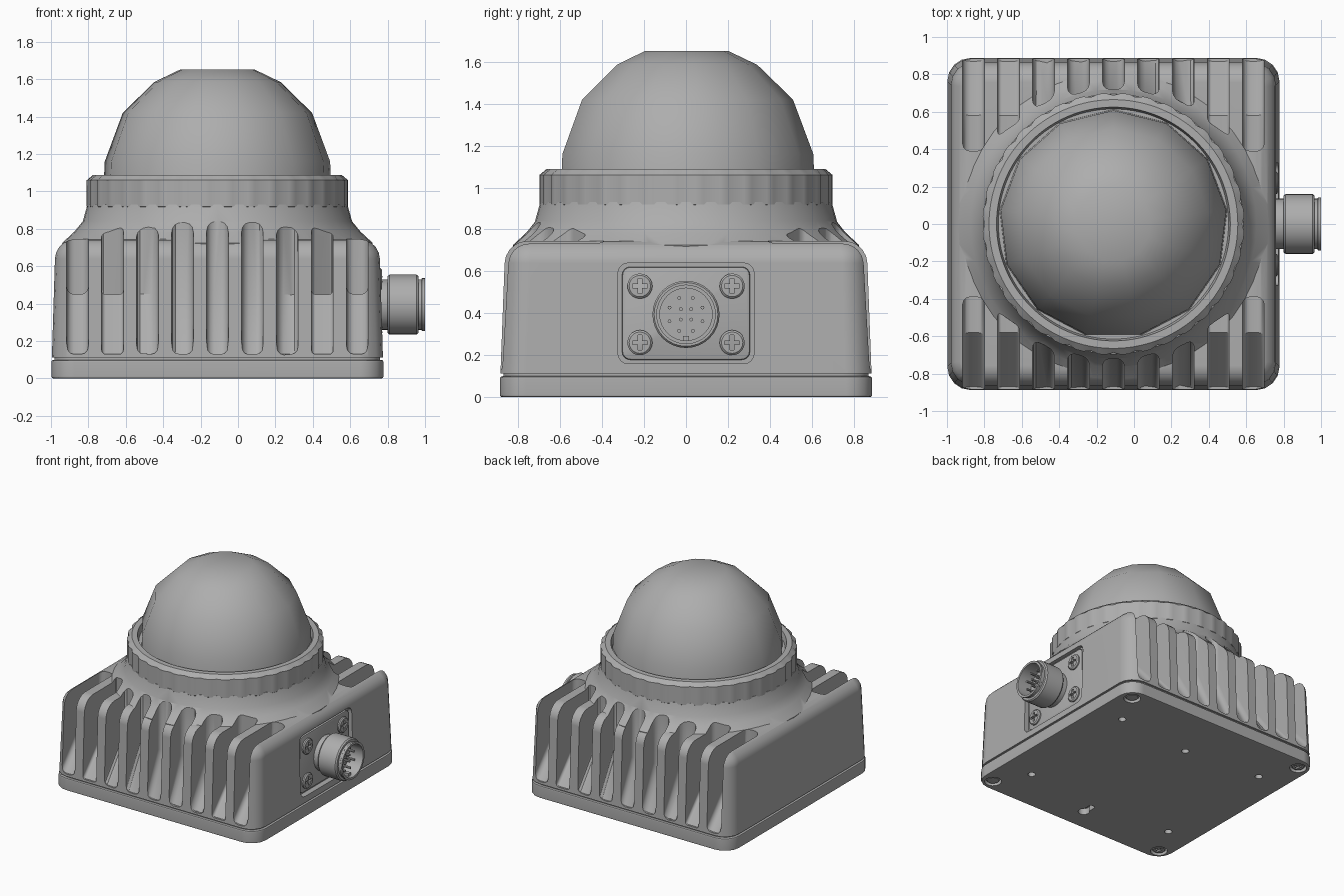
import bpy, bmesh, math
from mathutils import Matrix, Vector

cube = bpy.data.objects.get("Cube")
if cube:
    bpy.data.objects.remove(cube, do_unlink=True)

CX = -0.11                       # housing centre along x
TO_X = Matrix.Rotation(math.pi / 2, 4, 'Y')
DOWN = Matrix.Rotation(math.pi, 4, 'X')

grey = bpy.data.materials.new("cast_grey")
grey.use_nodes = True
grey.diffuse_color = (0.42, 0.42, 0.42, 1)
grey.node_tree.nodes["Principled BSDF"].inputs["Base Color"].default_value = (0.42, 0.42, 0.42, 1)
parts = []


def finish(bm, name, keep=True):
    bmesh.ops.recalc_face_normals(bm, faces=bm.faces[:])
    mesh = bpy.data.meshes.new(name)
    bm.to_mesh(mesh)
    bm.free()
    mesh.materials.append(grey)
    ob = bpy.data.objects.new(name, mesh)
    bpy.context.scene.collection.objects.link(ob)
    if keep:
        parts.append(ob)
    return ob


def combine(ob, other, op='DIFFERENCE'):
    mod = ob.modifiers.new("combine", 'BOOLEAN')
    mod.operation, mod.solver, mod.object = op, 'EXACT', other
    bpy.context.view_layer.update()
    bpy.context.view_layer.objects.active = ob
    bpy.ops.object.modifier_apply(modifier=mod.name)
    bpy.data.objects.remove(other, do_unlink=True)


def bevel(bm, edges, r, segs):
    bmesh.ops.bevel(bm, geom=edges, offset=r, segments=segs, profile=0.5,
                    affect='EDGES', clamp_overlap=True)


def box_bm(lo, hi, axis=2, r=0.0, segs=4):
    """Box whose four edges along one axis are rounded."""
    bm = bmesh.new()
    bmesh.ops.create_cube(bm, size=1)
    lo, hi = Vector(lo), Vector(hi)
    for v in bm.verts:
        v.co = Vector([(lo[i] + hi[i]) / 2 + v.co[i] * (hi[i] - lo[i]) for i in range(3)])
    if r:
        along = [e for e in bm.edges
                 if abs(e.verts[0].co[axis] - e.verts[1].co[axis]) > 1e-4]
        bevel(bm, along, r, segs)
    return bm


def cap_edges(bm, axis, side):
    bm.normal_update()
    return list({e for f in bm.faces if f.normal[axis] * side > 0.9 for e in f.edges})


def lathe_bm(profile, steps, matrix=Matrix(), closed=False):
    """Revolve (radius, height) points around z, then place by matrix."""
    bm = bmesh.new()
    vs = [bm.verts.new((r, 0, z)) for r, z in profile]
    es = [bm.edges.new(p) for p in zip(vs, vs[1:])]
    if closed:
        es.append(bm.edges.new((vs[-1], vs[0])))
    bmesh.ops.spin(bm, geom=vs + es, cent=(0, 0, 0), axis=(0, 0, 1),
                   angle=2 * math.pi, steps=steps)
    bmesh.ops.remove_doubles(bm, verts=bm.verts[:], dist=0.0005)
    bm.transform(matrix)
    return bm


def cylinder(name, r, z0, z1, matrix, steps=20, keep=True):
    return finish(lathe_bm([(0, z0), (r, z0), (r, z1), (0, z1)], steps, matrix), name, keep)


def screw(name, matrix, r):
    """Round head with a cross recess, pointing along local z."""
    head = finish(lathe_bm([(0, -0.03), (r, -0.03), (r, 0.01), (r * 0.85, 0.018), (0, 0.02)],
                           20, matrix), name)
    for a, b in ((0.6, 0.15), (0.15, 0.6)):
        bm = box_bm((-a * r, -b * r, 0), (a * r, b * r, 0.1))
        bm.transform(matrix)
        combine(head, finish(bm, "cross_cutter", False))


# Housing: tapered block with rounded shoulders
bm = box_bm((CX - 0.885, -0.885, 0.112), (CX + 0.885, 0.885, 0.745), 2, 0.125)
for v in bm.verts:
    if v.co.z > 0.5:
        v.co.x = CX + (v.co.x - CX) * 0.978
        v.co.y *= 0.973
bevel(bm, cap_edges(bm, 2, 1), 0.105, 5)
housing = finish(bm, "housing")

# Flared neck under the ring
neck = lathe_bm([(0, 0.6), (0.81, 0.6), (0.83, 0.725), (0.765, 0.785), (0.72, 0.84),
                 (0.695, 0.93), (0, 0.93)], 48, Matrix.Translation((CX, 0, 0)))
combine(housing, finish(neck, "neck", False), 'UNION')

# Cooling slots, front and back, with sloped floors
depths = (0.72, 0.70, 0.645, 0.51, 0.39)
for end in (-1, 1):
    for i in range(-4, 5):
        d = depths[abs(i)]
        lean = 0 if abs(i) == 4 else 0.013 * abs(i)
        outline = [(1.2, 0.13), (0.87, 0.13), (max(d, 0.58), 0.45)]
        if d < 0.57:
            outline.append((d, 0.45))
        outline += [(d, 1.0), (1.2, 1.0)]
        bm = bmesh.new()
        sides = []
        for s in (-1, 1):
            shift = -lean * s * (1 if i > 0 else -1)
            x = CX + i * 0.187 + s * 0.058
            sides.append([bm.verts.new((x, end * (y + (shift if y == d else 0)), z))
                          for y, z in outline])
        caps = [bm.faces.new(s) for s in sides]
        n = len(outline)
        for k in range(n):
            m = (k + 1) % n
            bm.faces.new((sides[0][k], sides[0][m], sides[1][m], sides[1][k]))
        bmesh.ops.recalc_face_normals(bm, faces=bm.faces[:])
        bevel(bm, list({e for f in caps for e in f.edges}), 0.04, 3)
        combine(housing, finish(bm, "slot_cutter", False))

# Socket pocket and plate on the +x side
combine(housing, finish(box_bm((0.73, -0.325, 0.16), (1.1, 0.325, 0.64), 0, 0.05),
                        "pocket_cutter", False))
bm = box_bm((0.70, -0.305, 0.178), (0.752, 0.305, 0.622), 0, 0.04)
bevel(bm, cap_edges(bm, 0, 1), 0.01, 2)
finish(bm, "socket_plate")
for y in (-0.22, 0.22):
    for z in (0.26, 0.53):
        screw("plate_screw", Matrix.Translation((0.752, y, z)) @ TO_X, 0.06)

# Round cable socket with pins
hub = Matrix.Translation((0, 0, 0.395)) @ TO_X
finish(lathe_bm([(0, 0.74), (0.135, 0.74), (0.135, 0.80), (0.152, 0.80), (0.16, 0.81),
                 (0.16, 0.955), (0.152, 0.965), (0.135, 0.965), (0.135, 0.98), (0.142, 0.985),
                 (0.142, 1.0), (0.125, 1.0), (0.125, 0.88), (0, 0.88)], 32, hub), "cable_socket")
for count, radius in ((8, 0.085), (4, 0.035)):
    for k in range(count):
        a = 2 * math.pi * (k + 0.5) / count
        at = Matrix.Translation((radius * math.cos(a), radius * math.sin(a), 0))
        cylinder("socket_pin", 0.009, 0.87, 0.955, hub @ at, 8)
finish(box_bm((0.87, -0.015, 0.268), (0.97, 0.015, 0.292)), "socket_key")

# Base plate and the seam above it
finish(box_bm((CX - 0.87, -0.87, 0.08), (CX + 0.87, 0.87, 0.13), 2, 0.12), "seam")
bm = box_bm((CX - 0.888, -0.888, 0), (CX + 0.888, 0.888, 0.1), 2, 0.125)
for side in (-1, 1):
    bevel(bm, cap_edges(bm, 2, side), 0.012, 2)
base = finish(bm, "base_plate")
holes = [(x, y, 0.028) for x, y in ((0.65, 0.51), (0, 0.45), (-0.65, 0.51),
                                    (0.64, -0.53), (-0.66, -0.53))]
holes.append((0, -0.70, 0.042))
corners = [(sx * 0.79, sy * 0.79) for sx in (-1, 1) for sy in (-1, 1)]
holes += [(x, y, 0.062) for x, y in corners]
for x, y, r in holes:
    combine(base, cylinder("hole_cutter", r, -0.1, 0.05, Matrix.Translation((CX + x, y, 0)),
                           20, False))
combine(base, finish(box_bm((CX - 0.024, -0.70, -0.1), (CX + 0.024, -0.595, 0.05), 2, 0.02),
                     "keyhole_cutter", False))
for x, y in corners:
    screw("base_screw", Matrix.Translation((CX + x, y, 0.026)) @ DOWN, 0.05)

# Notched clamping ring
bm = lathe_bm([(0.58, 0.905), (0.68, 0.905), (0.70, 0.92), (0.70, 1.06), (0.665, 1.088),
               (0.625, 1.088), (0.615, 1.04), (0.58, 1.04)], 108, closed=True)
for v in bm.verts:
    step = round(math.atan2(v.co.y, v.co.x) / (2 * math.pi) * 108)
    if v.co.xy.length > 0.69 and step % 3 == 0:
        v.co.x *= 0.983
        v.co.y *= 0.983
bm.transform(Matrix.Translation((CX, 0, 0)))
finish(bm, "clamp_ring")

# Faceted dome
finish(lathe_bm([(0, 0.98), (0.615, 0.98), (0.607, 1.16), (0.51, 1.42), (0.34, 1.585),
                 (0.2, 1.652), (0, 1.652)], 13,
                Matrix.Translation((CX, 0, 0)) @ Matrix.Rotation(math.pi / 2, 4, 'Z')), "dome")

# Smooth shading with sharp edges kept
bpy.ops.object.select_all(action='DESELECT')
for ob in parts:
    ob.select_set(True)
bpy.context.view_layer.objects.active = housing
bpy.ops.object.shade_smooth_by_angle(angle=math.radians(32))
for ob in (housing, base):
    mod = ob.modifiers.new("even_shading", 'WEIGHTED_NORMAL')
    mod.keep_sharp = True
